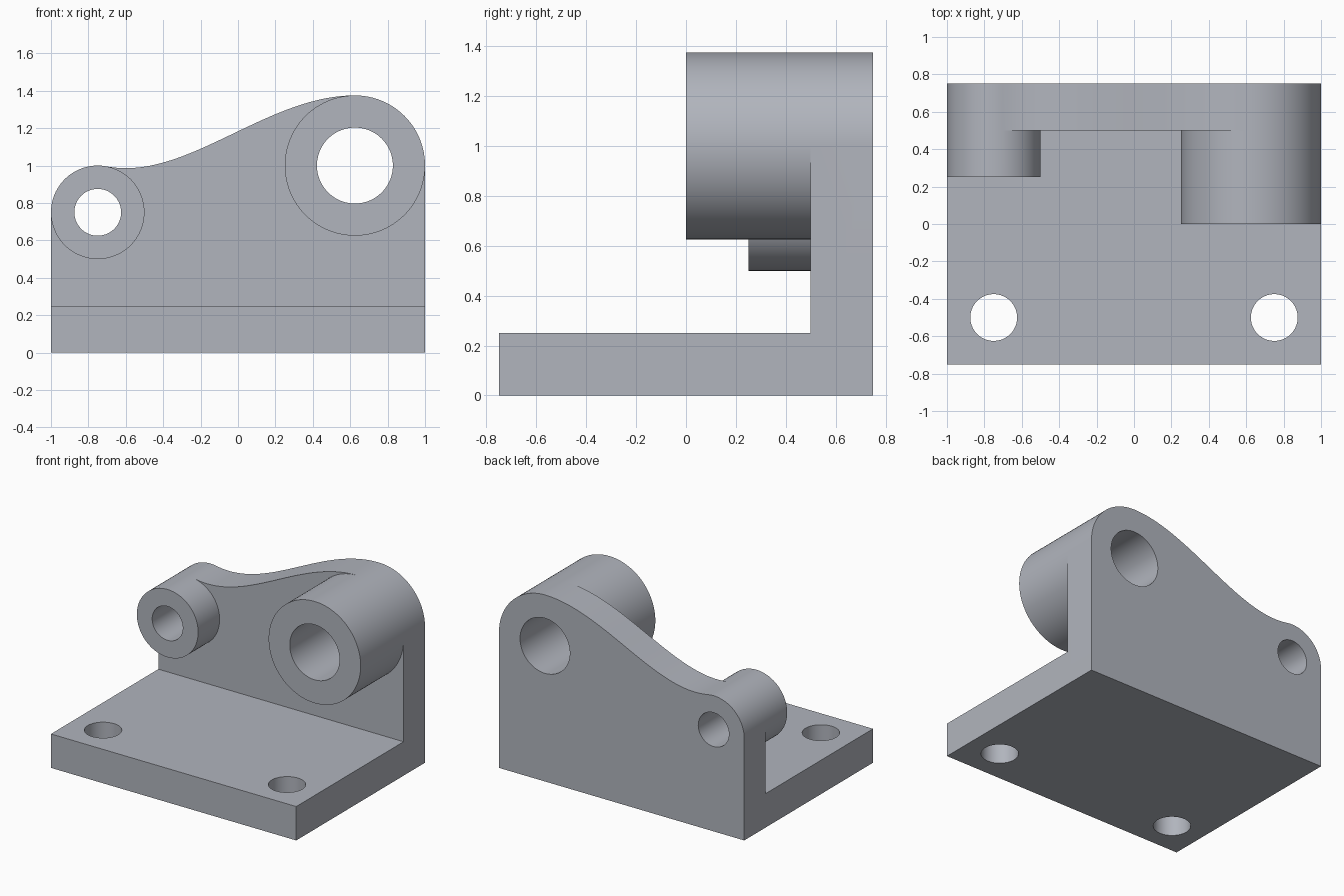
import bpy, bmesh
from math import cos, sin, tau
from mathutils import Vector
from mathutils.geometry import interpolate_bezier

if "Cube" in bpy.data.objects:
    bpy.data.objects.remove(bpy.data.objects["Cube"])

SEG = 96


def arc(cx, cy, r, first=0, last=SEG - 1):
    return [(cx + r * cos(tau * i / SEG), cy + r * sin(tau * i / SEG))
            for i in range(first, last + 1)]


def prism(name, outline, axis, a, b):
    """Extrude an outline along y (outline in x, z) or z (outline in x, y)."""
    bm = bmesh.new()

    def place(p, d):
        return (p[0], d, p[1]) if axis == 'Y' else (p[0], p[1], d)

    lo = [bm.verts.new(place(p, a)) for p in outline]
    hi = [bm.verts.new(place(p, b)) for p in outline]
    bm.faces.new(lo)
    bm.faces.new(hi)
    for i in range(len(lo)):
        j = (i + 1) % len(lo)
        bm.faces.new((lo[i], lo[j], hi[j], hi[i]))
    bmesh.ops.recalc_face_normals(bm, faces=bm.faces)
    mesh = bpy.data.meshes.new(name)
    bm.to_mesh(mesh)
    bm.free()
    ob = bpy.data.objects.new(name, mesh)
    bpy.context.collection.objects.link(ob)
    return ob


def combine(target, tool, operation):
    mod = target.modifiers.new(operation.title(), 'BOOLEAN')
    mod.operation, mod.solver, mod.object = operation, 'EXACT', tool
    tool.hide_render = True
    bpy.context.view_layer.objects.active = target
    bpy.ops.object.modifier_apply(modifier=mod.name)
    bpy.data.objects.remove(tool)


# Rear wall: two rounded lugs joined by an S-curve
right_arc = arc(0.625, 1.0, 0.375, 0, SEG // 4)
left_arc = arc(-0.75, 0.75, 0.25, 21, SEG // 2)
knots = [right_arc[-1], (0.15, 1.375), (-0.281, 0.915), left_arc[0]]
s_curve = interpolate_bezier(*[Vector((x, z, 0)) for x, z in knots], 41)
outline = ([(-1, 0), (1, 0)] + right_arc
           + [(p.x, p.y) for p in s_curve[1:-1]] + left_arc)
bracket = prism("bracket", outline, 'Y', 0.5, 0.75)

# Base plate in front of the wall
base = prism("base_plate", [(-1, -0.75), (1, -0.75), (1, 0.5), (-1, 0.5)],
             'Z', 0, 0.25)
combine(bracket, base, 'UNION')

# Bosses: centre x, centre z, outer radius, bore radius, front y
bosses = [(-0.75, 0.75, 0.25, 0.125, 0.25), (0.625, 1.0, 0.375, 0.203, 0.0)]
for x, z, r, bore, front in bosses:
    combine(bracket, prism("boss", arc(x, z, r), 'Y', front, 0.5), 'UNION')
for x, z, r, bore, front in bosses:
    combine(bracket, prism("bore", arc(x, z, bore), 'Y', -0.2, 1.0), 'DIFFERENCE')

# Mounting holes
for x in (-0.75, 0.75):
    combine(bracket, prism("bolt_hole", arc(x, -0.5, 0.125), 'Z', -0.2, 0.5),
            'DIFFERENCE')

# Blue-grey steel colour
steel = bpy.data.materials.new("steel")
steel.diffuse_color = (0.44, 0.46, 0.51, 1)
steel.use_nodes = True
steel.node_tree.nodes["Principled BSDF"].inputs["Base Color"].default_value = steel.diffuse_color
bracket.data.materials.clear()
bracket.data.materials.append(steel)
for face in bracket.data.polygons:
    face.material_index = 0

# Smooth curved faces, sharp edges
bpy.ops.object.select_all(action='DESELECT')
bracket.select_set(True)
bpy.context.view_layer.objects.active = bracket
bpy.ops.object.shade_smooth_by_angle(angle=0.5)
